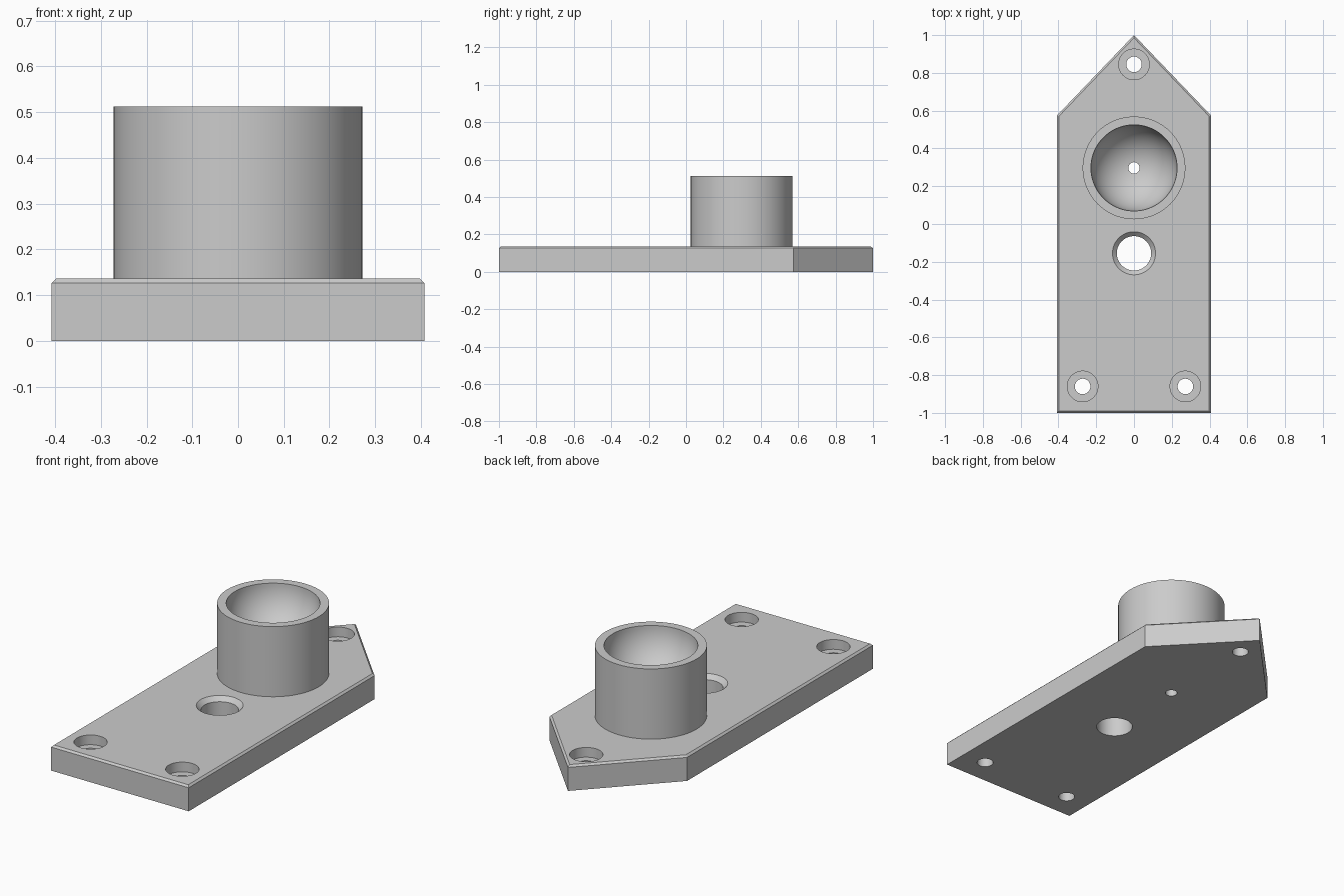
import bpy, bmesh, math

old = bpy.data.objects.get("Cube")
if old:
    bpy.data.objects.remove(old, do_unlink=True)

PLATE_H, TOP = 0.136, 0.512
HALF_W, CHAMFER = 0.408, 0.01
CUP_Y, CUP_R, BOWL_R, PIN_R = 0.297, 0.272, 0.228, 0.03

grey = bpy.data.materials.new("light_grey")
grey.use_nodes = True
colour = (0.6, 0.6, 0.6, 1)
grey.diffuse_color = colour
grey.node_tree.nodes["Principled BSDF"].inputs["Base Color"].default_value = colour


def make_object(name, bm):
    bmesh.ops.recalc_face_normals(bm, faces=bm.faces)
    mesh = bpy.data.meshes.new(name)
    bm.to_mesh(mesh)
    bm.free()
    mesh.materials.append(grey)
    obj = bpy.data.objects.new(name, mesh)
    bpy.context.collection.objects.link(obj)
    return obj


def lathe(name, profile, x, y, segments=72):
    """Solid of revolution from (radius, z) points that start and end on the axis."""
    bm = bmesh.new()
    verts = [bm.verts.new((r, 0, z)) for r, z in profile]
    edges = [bm.edges.new(pair) for pair in zip(verts, verts[1:])]
    bmesh.ops.spin(bm, geom=verts + edges, cent=(0, 0, 0), axis=(0, 0, 1),
                   angle=math.tau, steps=segments, use_duplicate=False)
    bmesh.ops.remove_doubles(bm, verts=bm.verts, dist=1e-5)
    bmesh.ops.translate(bm, verts=bm.verts, vec=(x, y, 0))
    return make_object(name, bm)


def combine(target, tool, operation):
    mod = target.modifiers.new(tool.name, 'BOOLEAN')
    mod.operation, mod.solver, mod.object = operation, 'EXACT', tool
    bpy.context.view_layer.objects.active = target
    bpy.ops.object.modifier_apply(modifier=mod.name)
    bpy.data.objects.remove(tool, do_unlink=True)


# Pointed base plate with a chamfered top rim
bm = bmesh.new()
outline = [(-HALF_W, -1), (HALF_W, -1), (HALF_W, 0.574), (0, 1), (-HALF_W, 0.574)]
base = bm.faces.new([bm.verts.new((x, y, 0)) for x, y in outline])
grown = bmesh.ops.extrude_face_region(bm, geom=[base])["geom"]
bmesh.ops.translate(bm, vec=(0, 0, PLATE_H),
                    verts=[v for v in grown if isinstance(v, bmesh.types.BMVert)])
rim = [e for e in bm.edges if all(v.co.z > PLATE_H / 2 for v in e.verts)]
bmesh.ops.bevel(bm, geom=rim, offset=CHAMFER, segments=1, affect='EDGES')
plate = make_object("mounting_plate_with_cup", bm)

# Cup standing on the plate
cup = lathe("cup", [(0, 0.05), (CUP_R, 0.05), (CUP_R, TOP), (0, TOP)], 0, CUP_Y)
combine(plate, cup, 'UNION')

# Round bowl with a pin hole running down through the plate
start = math.acos(PIN_R / BOWL_R)
arc = [(BOWL_R * math.cos(a), TOP - BOWL_R * math.sin(a))
       for a in (start * (1 - i / 20) for i in range(21))]
bowl = [(0, -0.1), (PIN_R, -0.1)] + arc + [(BOWL_R, 0.6), (0, 0.6)]
combine(plate, lathe("bowl_cutter", bowl, 0, CUP_Y), 'DIFFERENCE')

# Large through hole with a countersunk rim
R, LIP = 0.091, 0.023
large = [(0, -0.1), (R, -0.1), (R, PLATE_H - LIP), (R + LIP, PLATE_H),
         (R + LIP, 0.3), (0, 0.3)]
combine(plate, lathe("large_hole_cutter", large, 0, -0.155), 'DIFFERENCE')

# Three counterbored screw holes
SEAT = PLATE_H - 0.052
screw = [(0, -0.1), (0.041, -0.1), (0.041, SEAT), (0.081, SEAT), (0.081, 0.3), (0, 0.3)]
for x, y in [(-0.272, -0.86), (0.272, -0.86), (0, 0.845)]:
    combine(plate, lathe("screw_hole_cutter", screw, x, y), 'DIFFERENCE')

# Smooth round walls, crisp edges
bpy.ops.object.select_all(action='DESELECT')
plate.select_set(True)
bpy.context.view_layer.objects.active = plate
bpy.ops.object.shade_smooth_by_angle(angle=math.radians(30))
